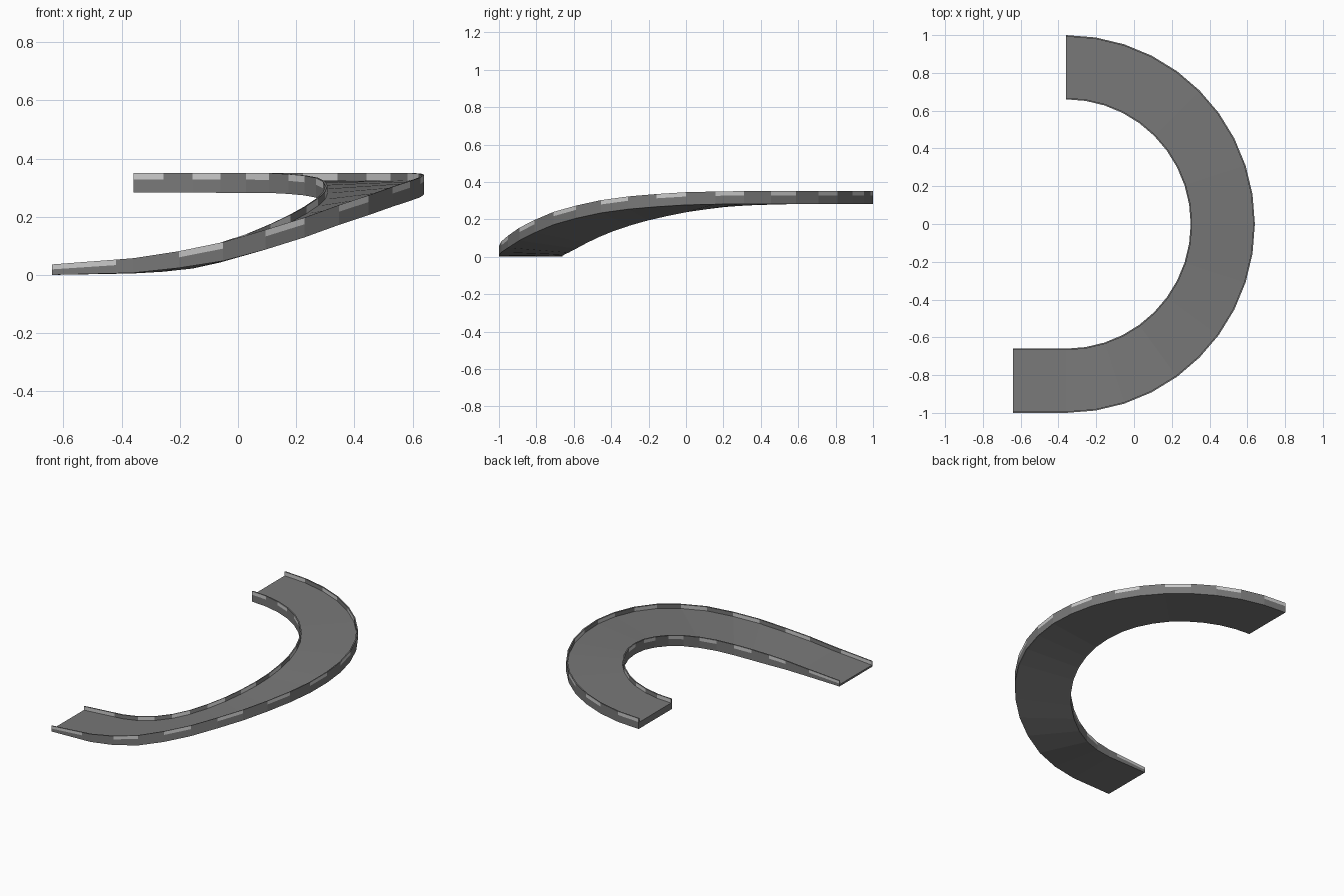
import bpy, bmesh, math

if "Cube" in bpy.data.objects:
    bpy.data.objects.remove(bpy.data.objects["Cube"])

R_OUT, R_IN, CX, W = 1.0, 0.66, -0.36, 0.008


def material(name, v):
    m = bpy.data.materials.new(name)
    m.diffuse_color = (v, v, v, 1)
    m.use_nodes = True
    m.node_tree.nodes["Principled BSDF"].inputs["Base Color"].default_value = m.diffuse_color
    return m


ROAD = material("road grey", 0.19)
WALL = material("wall grey", 0.19)
LIGHT = material("kerb light grey", 0.60)

# underside height by turn angle, for the outer and inner edge (banked climb)
ANGLES = [0, 15, 30, 45, 60, 75, 90, 105, 120, 135, 180]
Z_OUT = [.007, .035, .100, .172, .228, .261, .277, .283, .283, .283, .283]
Z_IN = [.005, .015, .050, .105, .158, .203, .238, .263, .276, .282, .283]


def interp(a, table):
    for i in range(len(ANGLES) - 1):
        if a <= ANGLES[i + 1]:
            t = (a - ANGLES[i]) / (ANGLES[i + 1] - ANGLES[i])
            return table[i] + t * (table[i + 1] - table[i])
    return table[-1]


# stations along the track: (straight offset, turn angle, growth of thickness)
STATIONS = [(-0.28, 0, 0.0), (-0.06, 0, 0.35)]
STATIONS += [(0, a, min(1, 0.45 + a / 40)) for a in range(0, 181, 9)]


def place(st, r, v):
    """Point at radius r, height v above the banked underside."""
    off, a, g = st
    t = (r - R_IN) / (R_OUT - R_IN)
    z = interp(a, Z_IN) * (1 - t) + interp(a, Z_OUT) * t
    z *= 1 + off / 0.28
    rad = math.radians(a)
    return (CX + off + r * math.sin(rad), -r * math.cos(rad), z + v)


def sizes(st):
    g = st[2]
    deck = 0.012 + 0.030 * g
    top = 0.036 + 0.032 * g
    lip = 0.017 + 0.006 * g
    return deck, top, lip


def sweep(name, profile, mats, rule):
    """Loft a closed profile through all stations."""
    bm = bmesh.new()
    rings = [[bm.verts.new(place(s, r, v)) for r, v in profile(s)] for s in STATIONS]
    n = len(rings[0])
    for k in range(len(rings) - 1):
        for i in range(n):
            j = (i + 1) % n
            f = bm.faces.new((rings[k][i], rings[k][j], rings[k + 1][j], rings[k + 1][i]))
            f.material_index = rule(k, i)
    bm.faces.new(rings[0])
    bm.faces.new(rings[-1])
    bmesh.ops.recalc_face_normals(bm, faces=bm.faces)
    me = bpy.data.meshes.new(name)
    bm.to_mesh(me)
    bm.free()
    for m in mats:
        me.materials.append(m)
    ob = bpy.data.objects.new(name, me)
    bpy.context.collection.objects.link(ob)
    return ob


# road slab
def deck_profile(st):
    d = sizes(st)[0]
    return [(R_OUT - W, 0), (R_OUT - W, d), (R_IN + W, d), (R_IN + W, 0)]


sweep("road_deck", deck_profile, [ROAD], lambda k, i: 0)


# side barriers with alternating light kerb blocks on the lip
def barrier_profile(r, inward):
    def profile(st):
        d, h, lip = sizes(st)
        q = r + inward * W
        return [(r, 0), (r, h - lip), (r, h), (q, h), (q, d), (q, 0)]
    return profile


def kerb_rule(k, i):
    light_block = k == 0 or (k >= 3 and k % 2 == 1)
    return 1 if light_block and i in (1, 3) else 0


sweep("outer_barrier", barrier_profile(R_OUT, -1), [WALL, LIGHT], kerb_rule)
sweep("inner_barrier", barrier_profile(R_IN, 1), [WALL, LIGHT], kerb_rule)
